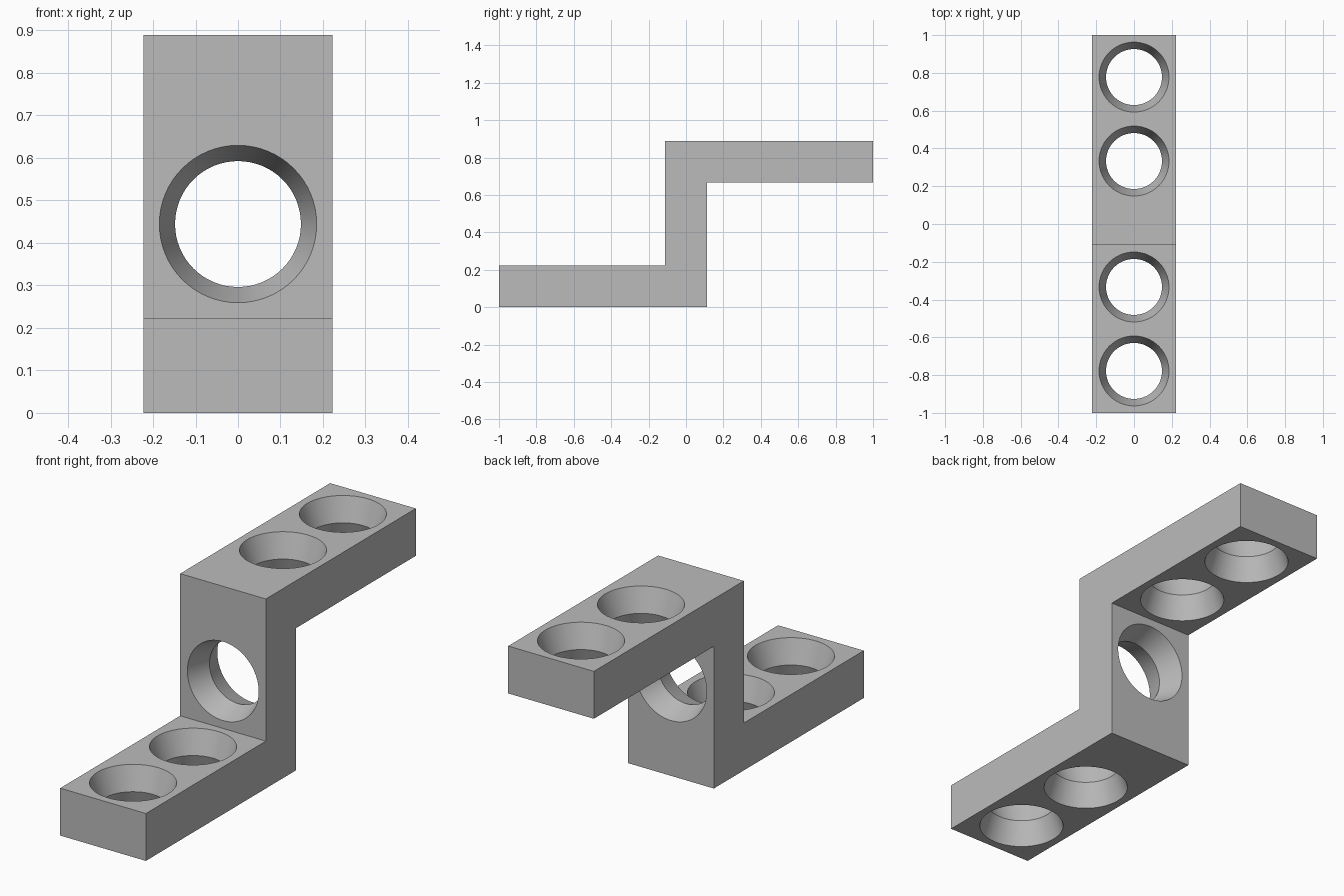
import bpy, bmesh, math
from mathutils import Matrix, Vector

cube = bpy.data.objects.get("Cube")
if cube:
    bpy.data.objects.remove(cube, do_unlink=True)

U = 2 / 9               # plate thickness
H = U / 2               # half thickness, also half the wall depth
R_OUT, R_MID = 5 / 27, 4 / 27
SEGMENTS = 64

grey = bpy.data.materials.new("plain grey")
grey.use_nodes = True
colour = (0.5, 0.5, 0.5, 1)
grey.diffuse_color = colour
grey.node_tree.nodes["Principled BSDF"].inputs["Base Color"].default_value = colour


def make_object(name, bm):
    bmesh.ops.recalc_face_normals(bm, faces=bm.faces)
    mesh = bpy.data.meshes.new(name)
    bm.to_mesh(mesh)
    bm.free()
    mesh.materials.append(grey)
    obj = bpy.data.objects.new(name, mesh)
    bpy.context.collection.objects.link(obj)
    return obj


def add_hourglass(bm, matrix):
    """Spool-shaped solid, narrow in the middle, slightly longer than the hole."""
    extra = 0.015
    r_end = R_OUT + extra * (R_OUT - R_MID) / H
    rings = []
    for r, z in ((r_end, -H - extra), (R_MID, 0), (r_end, H + extra)):
        ring = []
        for i in range(SEGMENTS):
            a = math.tau * i / SEGMENTS
            ring.append(bm.verts.new(matrix @ Vector((r * math.cos(a), r * math.sin(a), z))))
        rings.append(ring)
    for low, high in zip(rings, rings[1:]):
        for i in range(SEGMENTS):
            j = (i + 1) % SEGMENTS
            bm.faces.new((low[i], low[j], high[j], high[i]))
    bm.faces.new(rings[0])
    bm.faces.new(rings[-1])


# Z-shaped bracket body, extruded across its width
profile = [(-1, 0), (H, 0), (H, 3 * U), (1, 3 * U),
           (1, 4 * U), (-H, 4 * U), (-H, U), (-1, U)]
bm = bmesh.new()
side = bm.faces.new([bm.verts.new((-U, y, z)) for y, z in profile])
result = bmesh.ops.extrude_face_region(bm, geom=[side])
moved = [v for v in result["geom"] if isinstance(v, bmesh.types.BMVert)]
bmesh.ops.translate(bm, verts=moved, vec=(2 * U, 0, 0))
bracket = make_object("z_bracket", bm)

# Holes countersunk from both sides: two per arm, one through the wall
bm = bmesh.new()
for y in (1.5 * U, 3.5 * U):
    add_hourglass(bm, Matrix.Translation((0, -y, H)))
    add_hourglass(bm, Matrix.Translation((0, y, 4 * U - H)))
add_hourglass(bm, Matrix.Translation((0, 0, 2 * U)) @ Matrix.Rotation(math.pi / 2, 4, "X"))
cutter = make_object("hole_cutter", bm)
cutter.hide_render = True

# Cut the holes, then drop the helper
bpy.ops.object.select_all(action="DESELECT")
bpy.context.view_layer.objects.active = bracket
bracket.select_set(True)
cut = bracket.modifiers.new("holes", "BOOLEAN")
cut.operation = "DIFFERENCE"
cut.solver = "EXACT"
cut.object = cutter
bpy.ops.object.modifier_apply(modifier=cut.name)
bpy.data.objects.remove(cutter, do_unlink=True)
bpy.ops.object.shade_smooth_by_angle(angle=math.radians(25))
